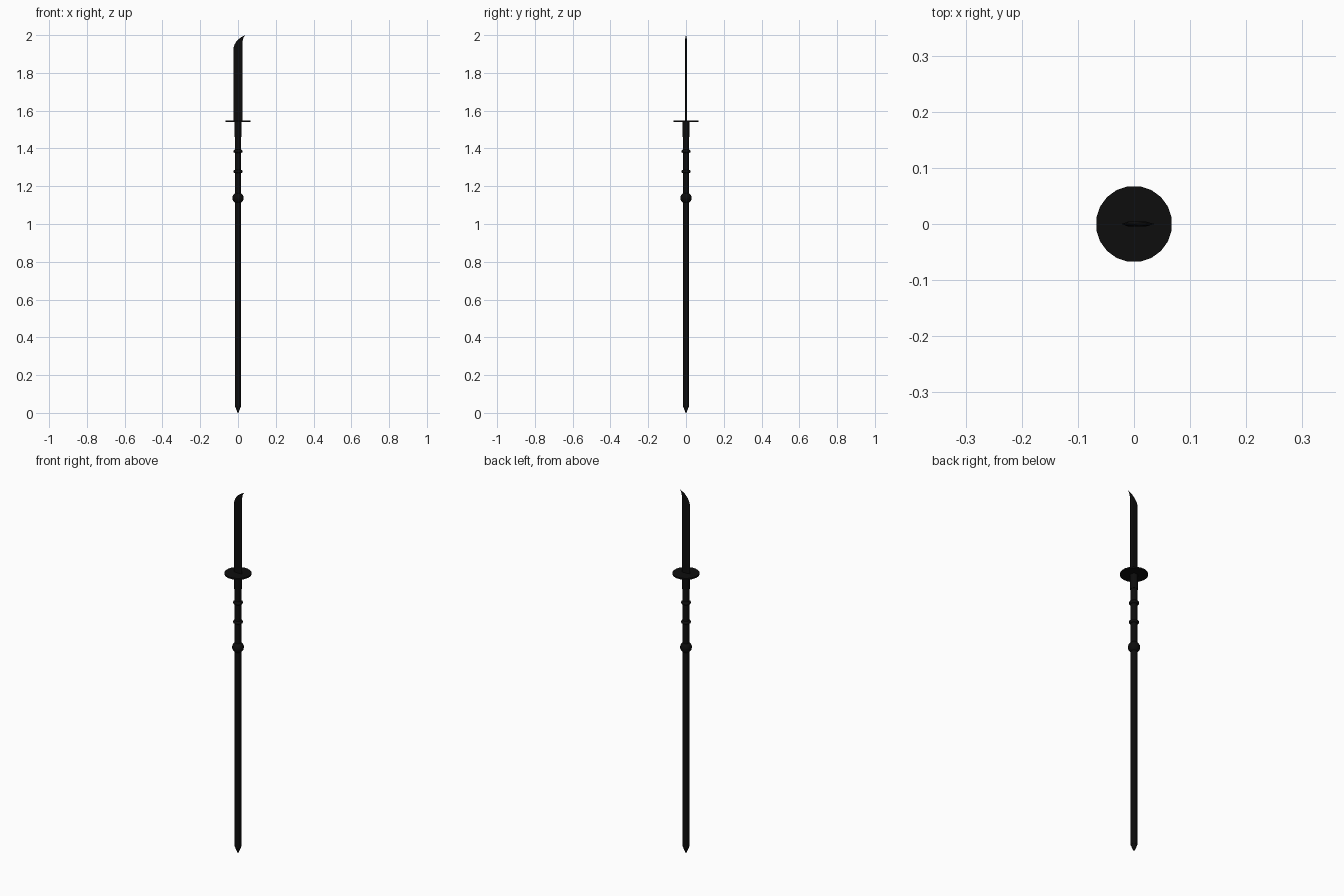
import bpy, bmesh
from math import pi, cos, sin

if "Cube" in bpy.data.objects:
    bpy.data.objects.remove(bpy.data.objects["Cube"])

black = bpy.data.materials.new("black")
black.diffuse_color = (0.004, 0.004, 0.004, 1)
black.use_nodes = True
black.node_tree.nodes["Principled BSDF"].inputs["Base Color"].default_value = black.diffuse_color


def finish(name, bm, smooth=False):
    bmesh.ops.remove_doubles(bm, verts=bm.verts[:], dist=1e-6)
    bmesh.ops.recalc_face_normals(bm, faces=bm.faces[:])
    mesh = bpy.data.meshes.new(name)
    bm.to_mesh(mesh)
    bm.free()
    mesh.materials.append(black)
    for p in mesh.polygons:
        p.use_smooth = smooth
    obj = bpy.data.objects.new(name, mesh)
    bpy.context.collection.objects.link(obj)
    return obj


def loft(bm, rings):
    """Skin a stack of equal-length point loops and cap both ends."""
    loops = [[bm.verts.new(p) for p in ring] for ring in rings]
    n = len(loops[0])
    for a, b in zip(loops, loops[1:]):
        for i in range(n):
            j = (i + 1) % n
            bm.faces.new((a[i], a[j], b[j], b[i]))
    bm.faces.new(loops[0][::-1])
    bm.faces.new(loops[-1])


def lathe(name, profile, sides=16, smooth=False):
    """Turn (radius, z) points around the z axis."""
    bm = bmesh.new()
    angles = [(i + 0.5) * 2 * pi / sides for i in range(sides)]
    loft(bm, [[(r * cos(a), r * sin(a), z) for a in angles] for r, z in profile])
    return finish(name, bm, smooth)


# Pole with a pointed butt
lathe("shaft", [(0.0165, 0.035), (0.0165, 1.47)])
lathe("butt_spike", [(0.0012, 0.0), (0.008, 0.014), (0.0165, 0.036)])

# Round knob
bm = bmesh.new()
bmesh.ops.create_uvsphere(bm, u_segments=16, v_segments=10, radius=0.03)
bmesh.ops.translate(bm, verts=bm.verts[:], vec=(0, 0, 1.138))
finish("knob", bm, True)

# Two rounded grip rings
for k, z in enumerate((1.278, 1.385)):
    arc = [(-pi / 2 + pi * i / 6) for i in range(7)]
    lathe(f"grip_ring_{k + 1}",
          [(0.015 + 0.010 * cos(a), z + 0.009 * sin(a)) for a in arc], smooth=True)

# Collar and disc guard
lathe("collar", [(0.019, 1.46), (0.019, 1.545)])
lathe("guard", [(0.068, 1.541), (0.068, 1.549)], sides=20)

# Blade: paired points along cutting edge (left) and back (right), bevelled section
stations = [
    (-0.023, 1.545, 0.024, 1.545), (-0.023, 1.935, 0.024, 1.955),
    (-0.018, 1.951, 0.0245, 1.967), (-0.009, 1.966, 0.026, 1.977),
    (0.003, 1.979, 0.0285, 1.985), (0.019, 1.990, 0.032, 1.992),
    (0.037, 2.000, 0.0375, 2.000),
]
rings = []
for x0, z0, x1, z1 in stations:
    t = 0.0045 * min(1, (x1 - x0) / 0.03)

    def at(f, y):
        return (x0 + (x1 - x0) * f, y, z0 + (z1 - z0) * f)
    rings.append([at(0, 0), at(0.28, -t), at(0.8, -t), at(1, -t * 0.3),
                  at(1, t * 0.3), at(0.8, t), at(0.28, t)])
bm = bmesh.new()
loft(bm, rings)
finish("blade", bm)
